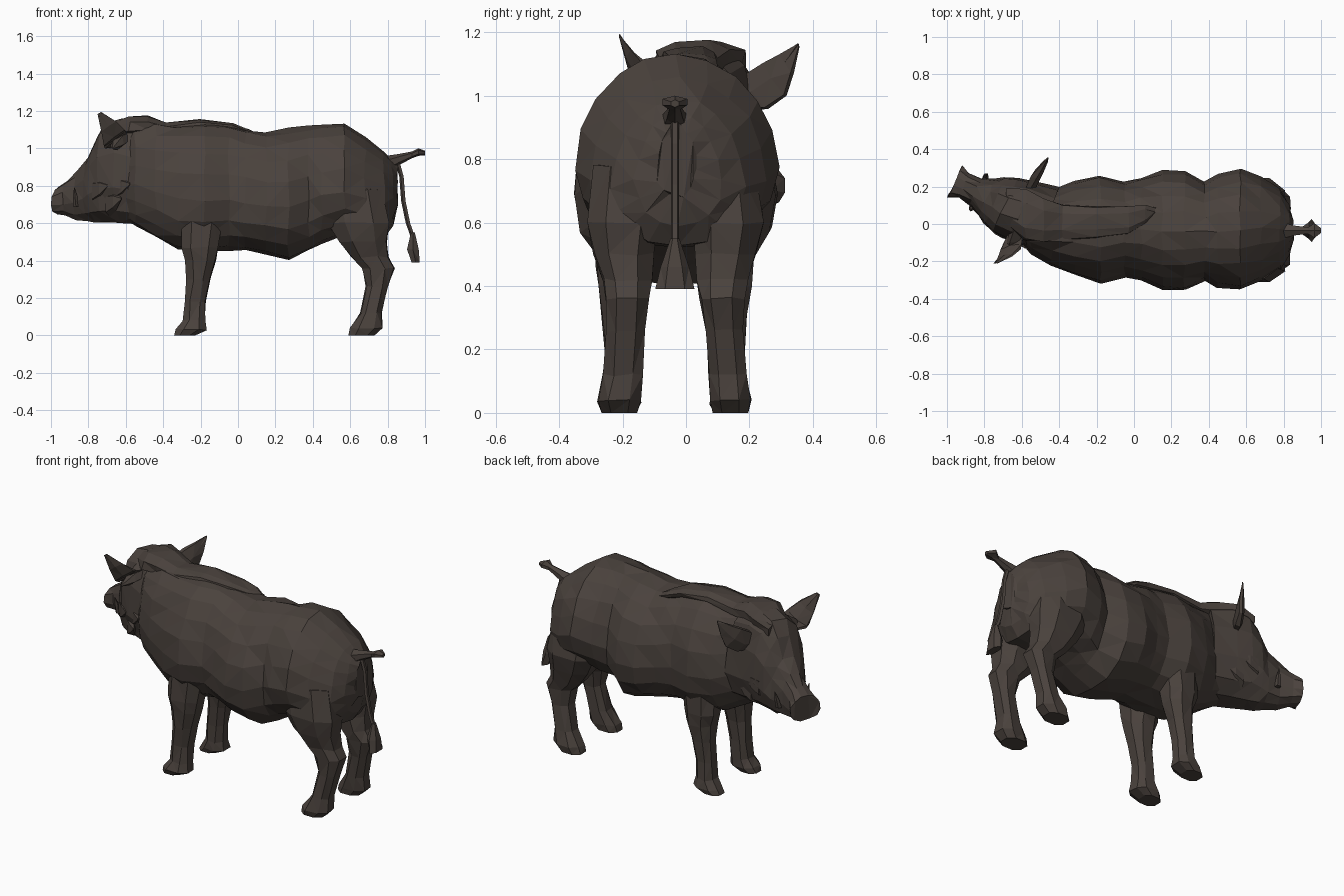
import bpy, bmesh, math, random
from mathutils import Vector

default = bpy.data.objects.get("Cube")
if default:
    bpy.data.objects.remove(default, do_unlink=True)

rng = random.Random(4)
X, Y, Z = Vector((1, 0, 0)), Vector((0, 1, 0)), Vector((0, 0, 1))
MID = -.035  # body centreline in y

hide = bpy.data.materials.new("dark brown hide")
hide.use_nodes = True
colour = (.068, .054, .046, 1)
hide.diffuse_color = colour
hide.node_tree.nodes["Principled BSDF"].inputs["Base Color"].default_value = colour


def section(centre, u, v, sides, power=1, taper=0):
    """Rounded cross-section spanned by half-axes u and v, narrower towards +v."""
    points = []
    for i in range(sides):
        a = math.tau * (i + .5) / sides
        c, s = math.cos(a), math.sin(a)
        c = math.copysign(abs(c) ** power, c)
        s = math.copysign(abs(s) ** power, s)
        points.append(Vector(centre) + u * c * (1 - taper * s) + v * s)
    return points


def loft(name, rings, jitter=0):
    """Skin a row of sections with faceted triangles."""
    bm = bmesh.new()
    rows = []
    for ring in rings:
        row = []
        for p in ring:
            noise = Vector([rng.uniform(-jitter, jitter) for _ in range(3)])
            q = p + noise if p.z > .02 else p.copy()
            q.z = max(q.z, 0)
            row.append(bm.verts.new(q))
        rows.append(row)
    n = len(rows[0])
    for a, b in zip(rows, rows[1:]):
        for i in range(n):
            j = (i + 1) % n
            bm.faces.new((a[i], a[j], b[j], b[i]))
    bm.faces.new(rows[0])
    bm.faces.new(rows[-1])
    bmesh.ops.triangulate(bm, faces=bm.faces[:])
    bmesh.ops.recalc_face_normals(bm, faces=bm.faces[:])
    mesh = bpy.data.meshes.new(name)
    bm.to_mesh(mesh)
    bm.free()
    mesh.materials.append(hide)
    obj = bpy.data.objects.new(name, mesh)
    bpy.context.collection.objects.link(obj)


def spike(name, base, tip, width, thick):
    """Pointed tuft, lobe or tusk running from base to tip."""
    loft(name, [section(base.lerp(tip, t), width * k, thick * k, 5)
                for t, k in ((0, 1), (.5, .75), (1, .08))])


# Barrel: x, y, top, bottom, half width
barrel = [
    (-.64, .05, 1.08, .64, .1), (-.55, 0, 1.13, .59, .165),
    (-.44, -.025, 1.14, .52, .2), (-.32, -.025, 1.135, .46, .245),
    (-.18, -.028, 1.14, .445, .287), (-.05, -.025, 1.125, .455, .252),
    (.04, -.025, 1.1, .45, .272), (.15, MID, 1.08, .43, .318),
    (.27, MID, 1.105, .4, .315), (.38, -.043, 1.12, .45, .26),
    (.45, -.038, 1.13, .49, .295), (.57, -.03, 1.13, .53, .314),
    (.68, -.025, 1.055, .52, .274), (.78, -.025, .985, .53, .208),
    (.825, -.025, .94, .59, .135), (.85, -.03, .91, .68, .06),
]
loft("body", [section((x, y, (top + low) / 2), Y * w, Z * (top - low) / 2, 18, .92, .15)
              for x, y, top, low, w in barrel], .007)

# Head, turned to its left: x, y, top, bottom, half width
SIDE = Vector((.41, .91, 0))
FORWARD = Vector((-.91, .41, 0))
skull = [
    (-.47, .03, 1.14, .58, .18), (-.6, .07, 1.17, .59, .175),
    (-.69, .1, 1.14, .6, .163), (-.745, .125, 1.06, .6, .135),
    (-.785, .14, .955, .61, .11), (-.85, .175, .88, .615, .08),
    (-.91, .205, .83, .635, .072), (-.958, .228, .79, .645, .092),
]
loft("head", [section((x, y, (top + low) / 2), SIDE * w, Z * (top - low) / 2, 12, .85, .1)
              for x, y, top, low, w in skull], .006)

# Swept-back cheek ruff and tusks on both sides of the head
for s, label in ((1, "left"), (-1, "right")):
    out = SIDE * s
    for i, (back, height) in enumerate(((0, .77), (.08, .7), (.13, .78))):
        root = Vector((-.72, .115, height)) - FORWARD * back + out * .11
        spike(f"{label}_cheek_tuft_{i + 1}", root,
              root + out * .055 - FORWARD * .1 + Z * .03, out * .045, Z * .07)
    root = Vector((-.83, .17, .69)) + out * .085
    spike(f"{label}_tusk", root, root + out * .025 + Z * .1, FORWARD * .018, out * .018)

# Ears: broad, thin leaves with different poses
wide, thin = Vector((-.03, -.035, .055)), Vector((.02, -.012, .006))
loft("left_ear", [section(p, wide * k, thin * k, 6) for p, k in (
    ((-.58, .14, 1), .8), ((-.54, .22, 1.01), 1.1), ((-.51, .28, 1.05), 1.05),
    ((-.485, .315, 1.1), .6), ((-.46, .355, 1.16), .1))], .004)
wide, thin = Vector((.06, .01, .045)), Vector((.005, .02, -.01))
loft("right_ear", [section(p, wide * k, thin * k, 6) for p, k in (
    ((-.63, -.04, 1.04), .8), ((-.66, -.13, 1.05), 1.1),
    ((-.69, -.175, 1.11), .7), ((-.74, -.21, 1.19), .15))], .004)
spike("right_ear_lobe", Vector((-.62, -.05, 1.06)), Vector((-.67, -.16, 1)),
      Vector((.05, 0, .02)), Vector((-.01, .01, .05)))

# Bristly mane on the crown and shoulders: x, y, z, half width, half height
mane = [
    (-.68, .09, 1.09, .1, .04), (-.58, .05, 1.12, .14, .055),
    (-.48, .02, 1.12, .12, .055), (-.38, .01, 1.105, .1, .035),
    (-.2, .01, 1.125, .09, .03), (-.03, .02, 1.105, .075, .03),
    (.06, .05, 1.08, .05, .02), (.11, .07, 1.06, .015, .01),
]
loft("mane", [section((x, y, z), Y * w, Z * h, 8, .8) for x, y, z, w, h in mane], .007)

# Legs: z, x, distance from centreline, half length, half width
front = [
    (.66, -.19, .15, .12, .1), (.47, -.205, .165, .1, .09),
    (.4, -.2, .165, .085, .08), (.3, -.212, .165, .066, .066),
    (.18, -.228, .165, .056, .058), (.08, -.235, .17, .062, .062),
    (.03, -.25, .175, .085, .07), (0, -.285, .175, .06, .055),
]
hind = [
    (.78, .62, .15, .16, .11), (.6, .645, .165, .17, .12),
    (.5, .67, .16, .135, .1), (.42, .705, .15, .105, .082),
    (.36, .75, .15, .09, .074), (.26, .742, .155, .06, .062),
    (.12, .712, .165, .062, .064), (.04, .685, .175, .09, .07), (0, .66, .175, .075, .06),
]
for label, table in (("front", front), ("hind", hind)):
    for s, side in ((1, "left"), (-1, "right")):
        loft(f"{side}_{label}_leg",
             [section((x, MID + s * d, z), X * a, Y * b, 8, .85)
              for z, x, d, a, b in table], .005)

# Tail: raised stub, hanging cord and end tuft
loft("tail_stub", [section((x, MID, z), Y * w, Z * h, 6) for x, z, w, h in (
    (.79, .91, .05, .05), (.86, .94, .03, .03),
    (.93, .965, .02, .018), (.965, .98, .045, .02), (1, .975, .015, .012))])
loft("tail_cord", [section((x, MID, z), X * .013, Y * .013, 5) for x, z in (
    (.85, .94), (.875, .85), (.885, .72), (.91, .6), (.935, .53))])
loft("tail_tuft", [section((x, MID, z), X * a, Y * b, 6) for x, z, a, b in (
    (.935, .55, .012, .014), (.935, .46, .036, .045), (.95, .39, .025, .062))])
